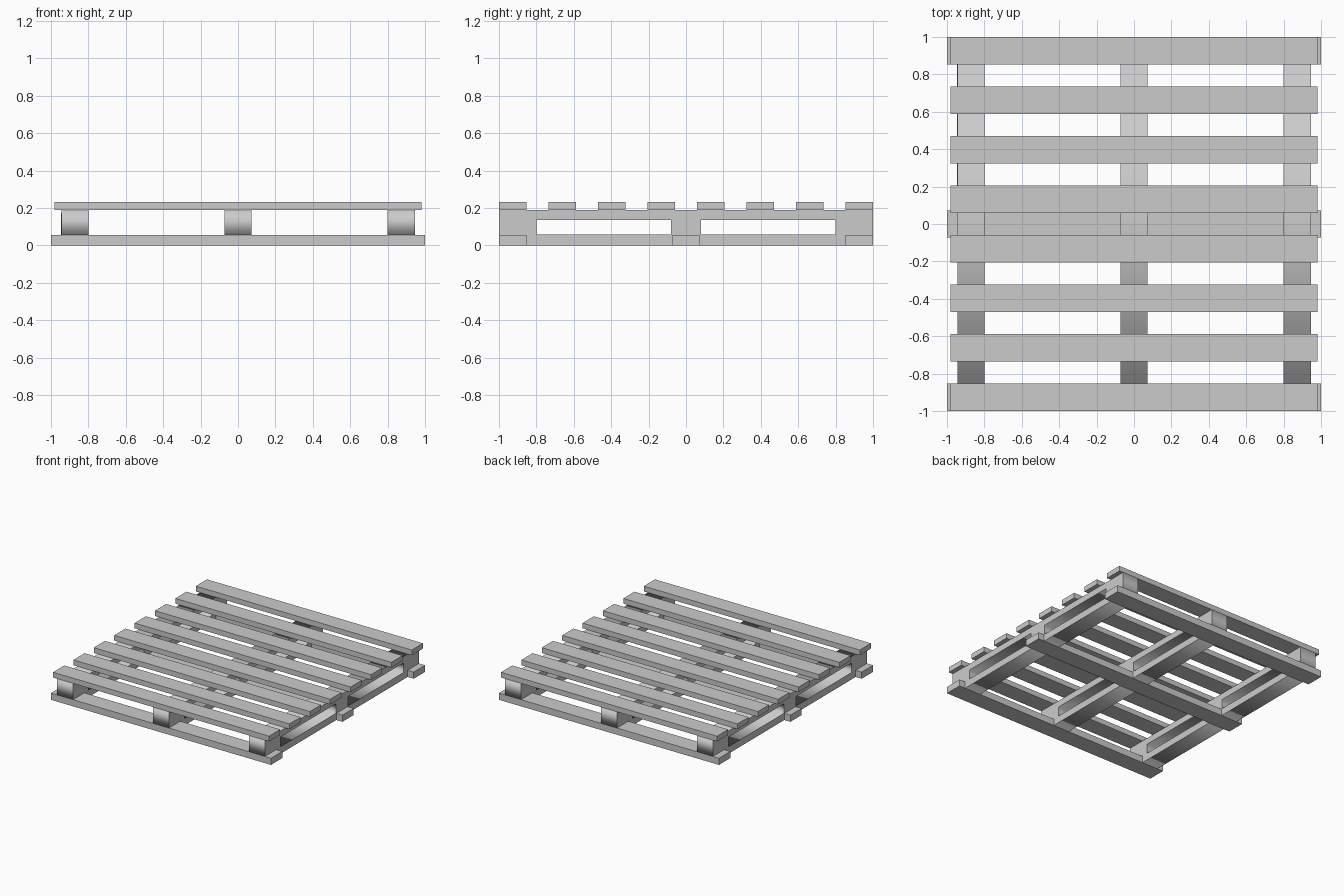
import bpy, bmesh
from math import pi

if "Cube" in bpy.data.objects:
    bpy.data.objects.remove(bpy.data.objects["Cube"])

SLAT_BASE = 0.188      # top of stringers / underside of deck
BOARD_TOP = 0.055      # thickness of bottom boards


def box(name, x, y, z):
    bm = bmesh.new()
    bmesh.ops.create_cube(bm, size=1)
    for v in bm.verts:
        for i, (lo, hi) in enumerate((x, y, z)):
            v.co[i] = lo if v.co[i] < 0 else hi
    me = bpy.data.meshes.new(name)
    bm.to_mesh(me)
    bm.free()
    ob = bpy.data.objects.new(name, me)
    bpy.context.collection.objects.link(ob)
    return ob


def plate(name, loops, x, width):
    """Extrude a (y, z) outline with holes along x."""
    cu = bpy.data.curves.new(name, 'CURVE')
    cu.dimensions = '2D'
    cu.fill_mode = 'BOTH'
    cu.extrude = width / 2
    for pts in loops:
        sp = cu.splines.new('POLY')
        sp.points.add(len(pts) - 1)
        for p, (a, b) in zip(sp.points, pts):
            p.co = (a, b, 0, 1)
        sp.use_cyclic_u = True
    tmp = bpy.data.objects.new(name + "_curve", cu)
    bpy.context.collection.objects.link(tmp)
    bpy.context.view_layer.update()
    me = bpy.data.meshes.new_from_object(
        tmp.evaluated_get(bpy.context.evaluated_depsgraph_get()))
    bpy.data.objects.remove(tmp)
    bm = bmesh.new()
    bm.from_mesh(me)
    bmesh.ops.remove_doubles(bm, verts=bm.verts, dist=1e-5)
    bmesh.ops.recalc_face_normals(bm, faces=bm.faces)
    bm.to_mesh(me)
    bm.free()
    ob = bpy.data.objects.new(name, me)
    ob.rotation_euler = (pi / 2, 0, pi / 2)
    ob.location.x = x
    bpy.context.collection.objects.link(ob)


# Stringers: notched over the bottom boards, with two fork openings each
half = [(0.073, BOARD_TOP), (0.073, 0), (0.853, 0), (0.853, BOARD_TOP),
        (1, BOARD_TOP), (1, SLAT_BASE)]
outline = half + [(-y, z) for y, z in reversed(half)]
window = [(0.08, 0.057), (0.8, 0.057), (0.8, 0.136), (0.08, 0.136)]
mirrored = [(-y, z) for y, z in reversed(window)]
for side, x in (("left", -0.872), ("middle", 0), ("right", 0.872)):
    plate(side + "_stringer", [outline, window, mirrored], x, 0.146)

# Bottom boards, slightly longer than the deck
for side, y in (("front", -0.9265), ("middle", 0), ("back", 0.9265)):
    box(side + "_bottom_board", (-1, 1), (y - 0.0735, y + 0.0735), (0, BOARD_TOP))

# Deck slats, eight evenly spaced
for i in range(8):
    y = -0.9265 + i * 1.853 / 7
    box(f"deck_slat_{i + 1}", (-0.982, 0.982), (y - 0.0725, y + 0.0725),
        (SLAT_BASE, 0.231))
